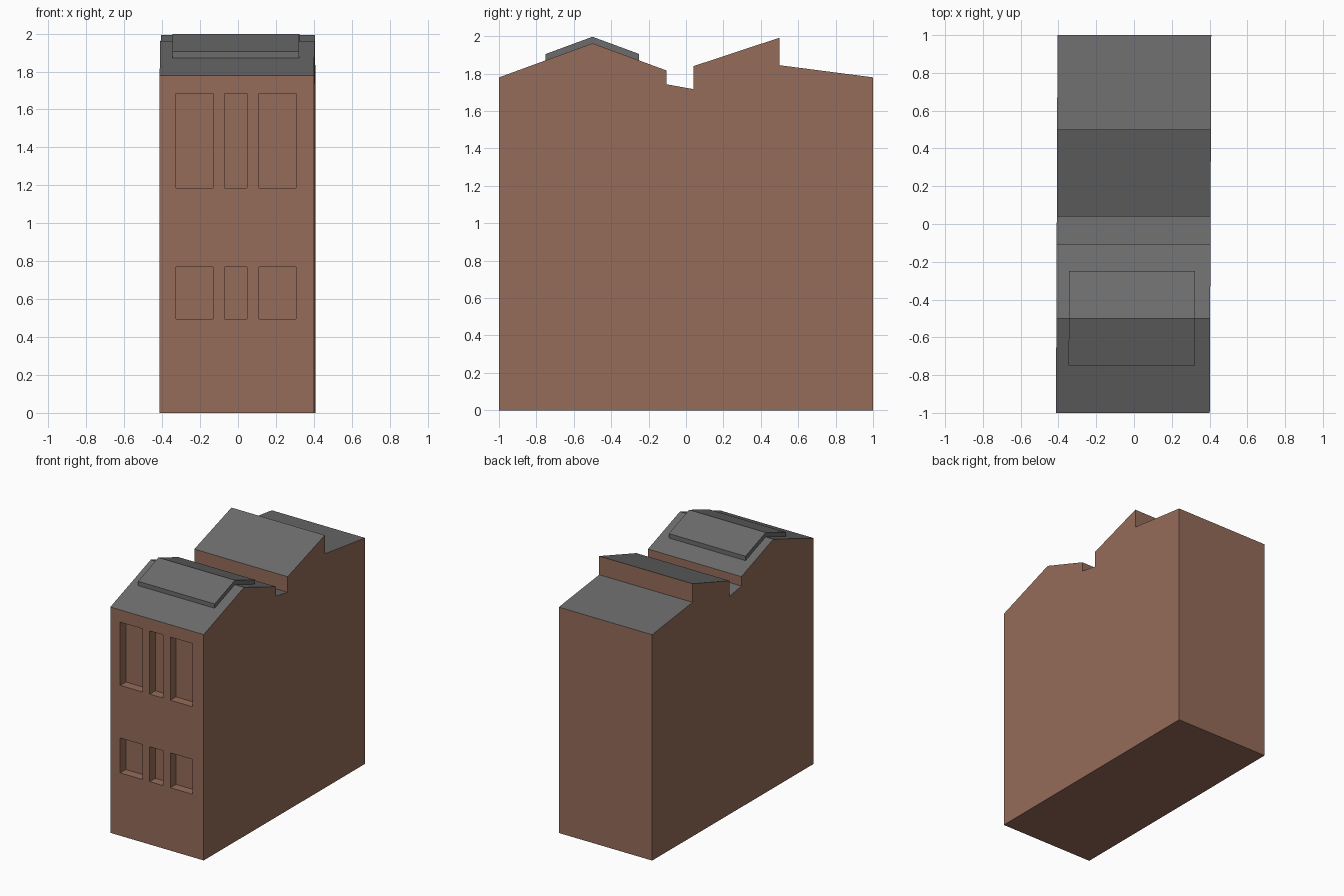
import bpy, bmesh

if "Cube" in bpy.data.objects:
    bpy.data.objects.remove(bpy.data.objects["Cube"])


def material(name, rgb):
    m = bpy.data.materials.new(name)
    m.diffuse_color = (*rgb, 1)
    m.use_nodes = True
    m.node_tree.nodes["Principled BSDF"].inputs["Base Color"].default_value = m.diffuse_color
    return m


brick = material("brick", (0.30, 0.15, 0.10))
slate = material("slate", (0.15, 0.15, 0.15))


def extrude_profile(name, profile, x0, x1, mats, skew=0.004):
    """Extrude a side profile of (y, z) points from x0 to x1, slightly skewed in plan."""
    bm = bmesh.new()
    left = [bm.verts.new((x0 + skew * y, y, z)) for y, z in profile]
    right = [bm.verts.new((x1 + skew * y, y, z)) for y, z in profile]
    bm.faces.new(left)
    bm.faces.new(right)
    n = len(profile)
    for i in range(n):
        j = (i + 1) % n
        bm.faces.new((left[i], left[j], right[j], right[i]))
    bmesh.ops.recalc_face_normals(bm, faces=bm.faces)
    # Upward faces take the last material
    for f in bm.faces:
        f.material_index = len(mats) - 1 if f.normal.z > 0.5 else 0
    me = bpy.data.meshes.new(name)
    bm.to_mesh(me)
    bm.free()
    for m in mats:
        me.materials.append(m)
    ob = bpy.data.objects.new(name, me)
    bpy.context.collection.objects.link(ob)
    return ob


# House body with its roof line: front gable, gully, rear lean-to
house = extrude_profile("house_body", [
    (-1, 0), (1, 0), (1, 1.78), (0.5, 1.845), (0.5, 1.992), (0.04, 1.84),
    (0.04, 1.717), (-0.105, 1.743), (-0.105, 1.817), (-0.5, 1.962), (-1, 1.78)],
    -0.409, 0.405, [brick, slate])

# Raised slab straddling the front ridge
extrude_profile("roof_slab", [
    (-0.75, 1.865), (-0.5, 1.955), (-0.25, 1.865),
    (-0.25, 1.905), (-0.5, 1.997), (-0.75, 1.905)], -0.343, 0.325, [slate])

# Window recesses: three columns, two rows
bm = bmesh.new()
depth = 0.07
for x0, x1 in ((-0.327, -0.132), (-0.07, 0.047), (0.11, 0.305)):
    for z0, z1 in ((0.495, 0.77), (1.185, 1.683)):
        box = bmesh.ops.create_cube(bm, size=1)["verts"]
        bmesh.ops.scale(bm, verts=box, vec=(x1 - x0, depth * 2, z1 - z0))
        bmesh.ops.translate(bm, verts=box, vec=((x0 + x1) / 2, -1, (z0 + z1) / 2))
me = bpy.data.meshes.new("window_cutter")
bm.to_mesh(me)
bm.free()
me.materials.append(brick)
cutter = bpy.data.objects.new("window_cutter", me)
bpy.context.collection.objects.link(cutter)
cutter.hide_render = True

cut = house.modifiers.new("windows", "BOOLEAN")
cut.operation = "DIFFERENCE"
cut.solver = "EXACT"
cut.object = cutter
bpy.context.view_layer.objects.active = house
bpy.ops.object.modifier_apply(modifier=cut.name)
bpy.data.objects.remove(cutter)
